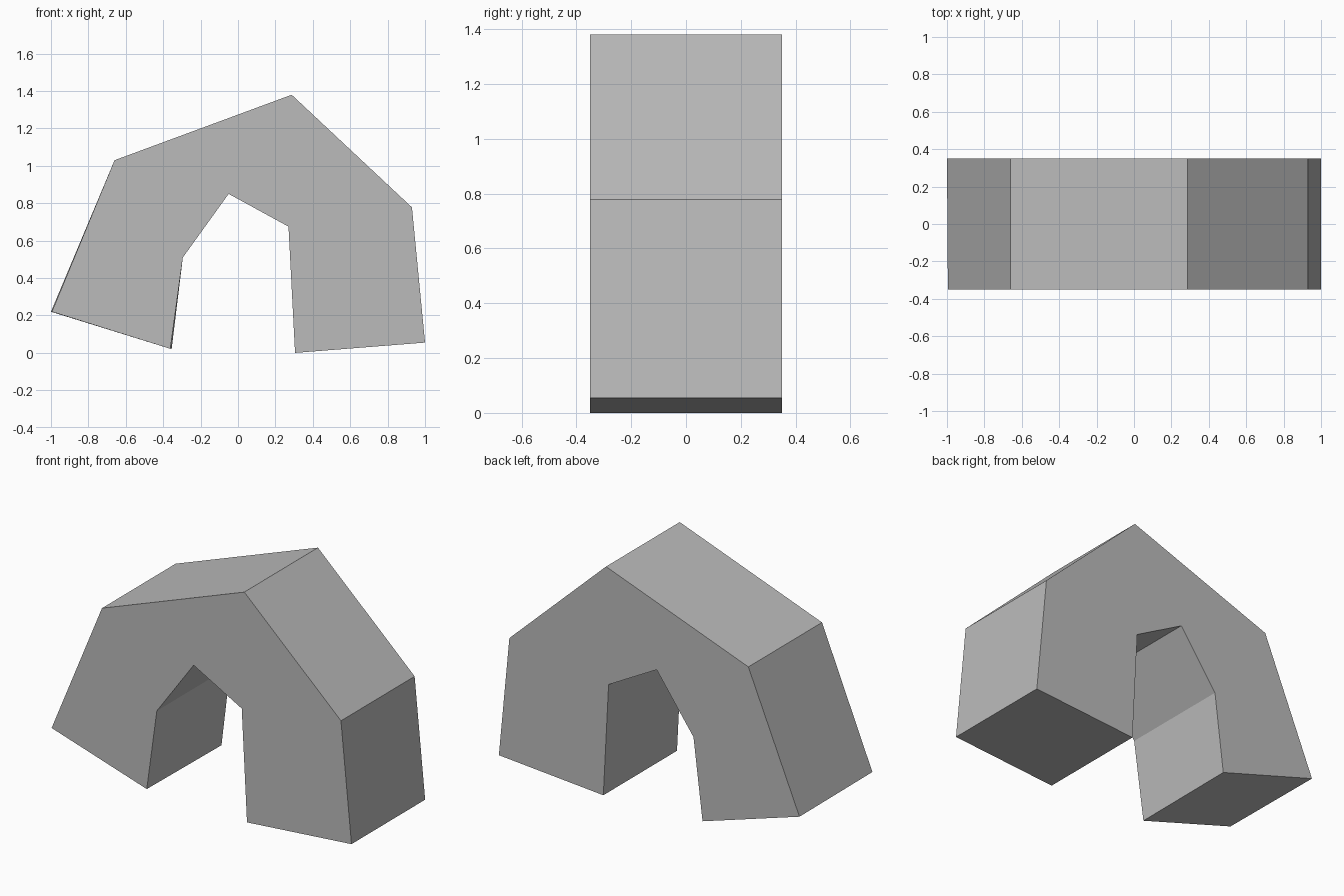
import bpy
import bmesh

cube = bpy.data.objects.get("Cube")
if cube:
    bpy.data.objects.remove(cube, do_unlink=True)

# Plain grey material
grey = bpy.data.materials.new("plain grey")
grey.use_nodes = True
colour = (0.5, 0.5, 0.5, 1)
grey.diffuse_color = colour
grey.node_tree.nodes["Principled BSDF"].inputs["Base Color"].default_value = colour

# Arch outline, outer edge then inner edge
HALF_DEPTH = 0.35
outer = [(-1, 0.22), (-0.66, 1.03), (0.287, 1.38), (0.93, 0.778), (1, 0.055)]
inner = [(0.305, 0), (0.27, 0.675), (-0.05, 0.85), (-0.295, 0.51), (-0.355, 0.02)]
back_outline = outer + inner

# The front of the left-hand foot is slightly narrower than its back
front_outline = list(back_outline)
front_outline[0] = (-0.995, 0.22)
front_outline[-1] = (-0.362, 0.022)

# Arch block: two caps joined by a strip of side faces
bm = bmesh.new()
front = [bm.verts.new((x, -HALF_DEPTH, z)) for x, z in front_outline]
back = [bm.verts.new((x, HALF_DEPTH, z)) for x, z in back_outline]
bm.faces.new(front)
bm.faces.new(back[::-1])
for i in range(len(front)):
    j = (i + 1) % len(front)
    bm.faces.new((front[i], back[i], back[j], front[j]))
bmesh.ops.recalc_face_normals(bm, faces=bm.faces)

mesh = bpy.data.meshes.new("arch_block")
bm.to_mesh(mesh)
bm.free()
mesh.materials.append(grey)
arch = bpy.data.objects.new("arch_block", mesh)
bpy.context.collection.objects.link(arch)
